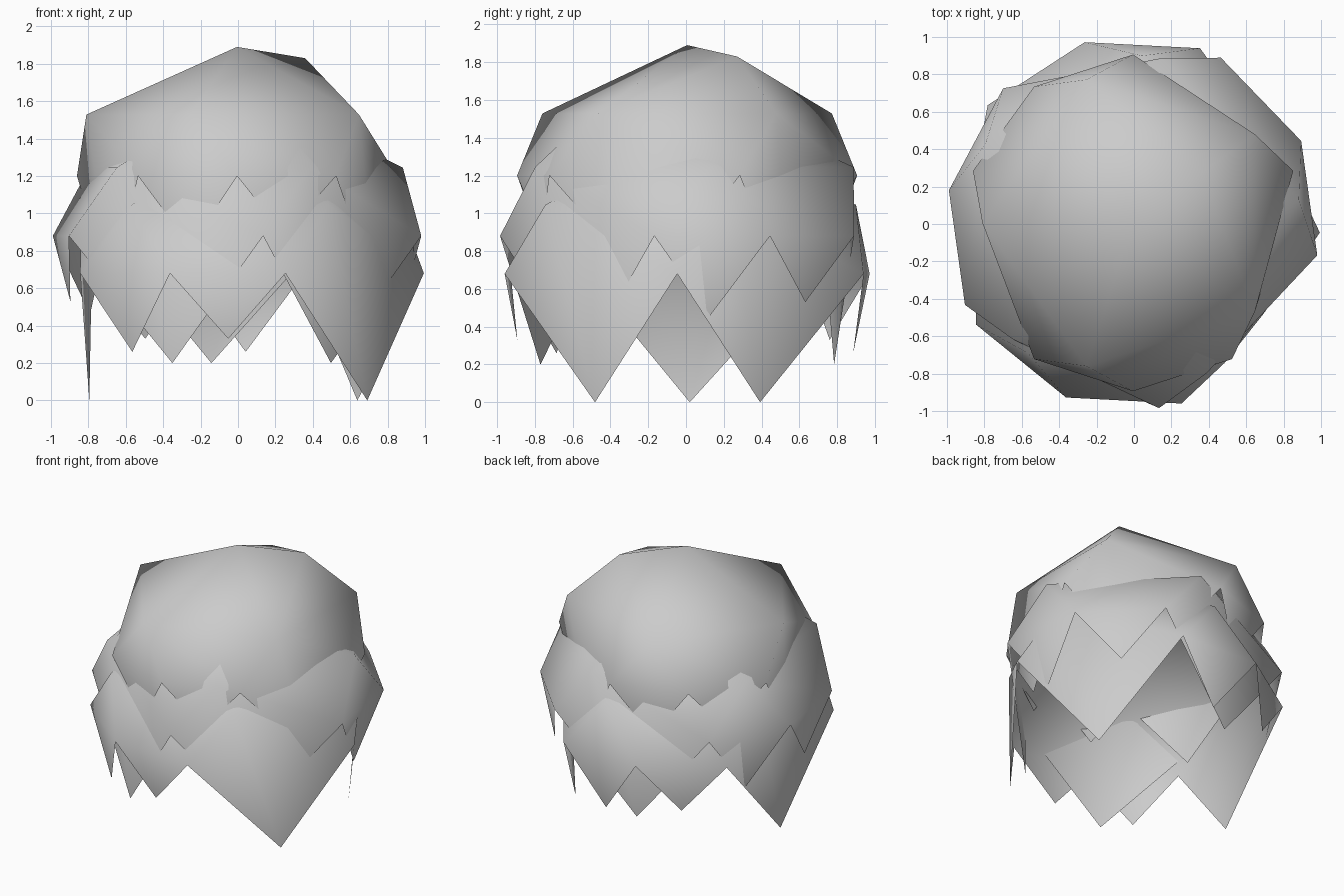
import bpy
from math import radians, cos, sin

if "Cube" in bpy.data.objects:
    bpy.data.objects.remove(bpy.data.objects["Cube"])

CENTRE = (-0.005, 0.006)

# Unit layer: hem points are numbered 0-9, 36 degrees apart
LONG_TIPS = {0: (4, 0.85, -0.68), 2: (-2, 0.75, -0.68), 6: (2, 0.79, -0.68)}
SHORT_TIPS = {3: (0.88, -0.42), 4: (0.90, -0.35), 7: (0.89, -0.42), 8: (0.90, -0.35)}


def leaf_layer(name, radius, height, turn):
    """Open faceted dome with a ragged hem of long and short points."""
    verts, faces = [], []

    def add(angle, r, z):
        a = radians(angle + turn)
        verts.append((CENTRE[0] + radius * r * cos(a),
                      CENTRE[1] + radius * r * sin(a),
                      height + radius * z))
        return len(verts) - 1

    # crown
    apex = add(0, 0, 0.767)
    bump = add(54, 0.50, 0.70)
    shoulder = [add(54 + 72 * j, 0.895, 0.365) for j in range(5)]

    # hem: notches on the widest ring, long points hanging below it
    hem = []
    for k in range(10):
        da, r, z = LONG_TIPS.get(k, (0, 1.0, 0.0))
        hem.append(add(36 * k + da, r, z))

    # crown faces, with the bump splitting one ridge
    for j in range(5):
        a, b = shoulder[j], shoulder[(j + 1) % 5]
        if j == 0:
            faces += [(apex, bump, b), (bump, a, b)]
        elif j == 4:
            faces += [(apex, a, bump), (bump, a, b)]
        else:
            faces.append((apex, a, b))
        # side faces
        h0, h1, h2 = hem[2 * j + 1], hem[(2 * j + 2) % 10], hem[(2 * j + 3) % 10]
        faces += [(a, h0, h1), (a, h1, h2), (a, h2, b)]

    # short hanging points
    for k, (r, z) in SHORT_TIPS.items():
        tip = add(36 * k + 18, r, z)
        faces.append((hem[k], tip, hem[k + 1]))

    mesh = bpy.data.meshes.new(name)
    mesh.from_pydata(verts, [], faces)
    mesh.update()
    for p in mesh.polygons:
        p.use_smooth = True
    obj = bpy.data.objects.new(name, mesh)
    bpy.context.collection.objects.link(obj)
    return obj


# Three turned copies stacked on each other
leaf_layer("foliage_top", 0.90, 1.20, 342)
leaf_layer("foliage_middle", 1.00, 0.88, 242)
leaf_layer("foliage_bottom", 1.00, 0.68, 321)

# Consistent outward normals
for ob in bpy.data.objects:
    bpy.context.view_layer.objects.active = ob
    bpy.ops.object.mode_set(mode='EDIT')
    bpy.ops.mesh.select_all(action='SELECT')
    bpy.ops.mesh.normals_make_consistent(inside=False)
    bpy.ops.object.mode_set(mode='OBJECT')
